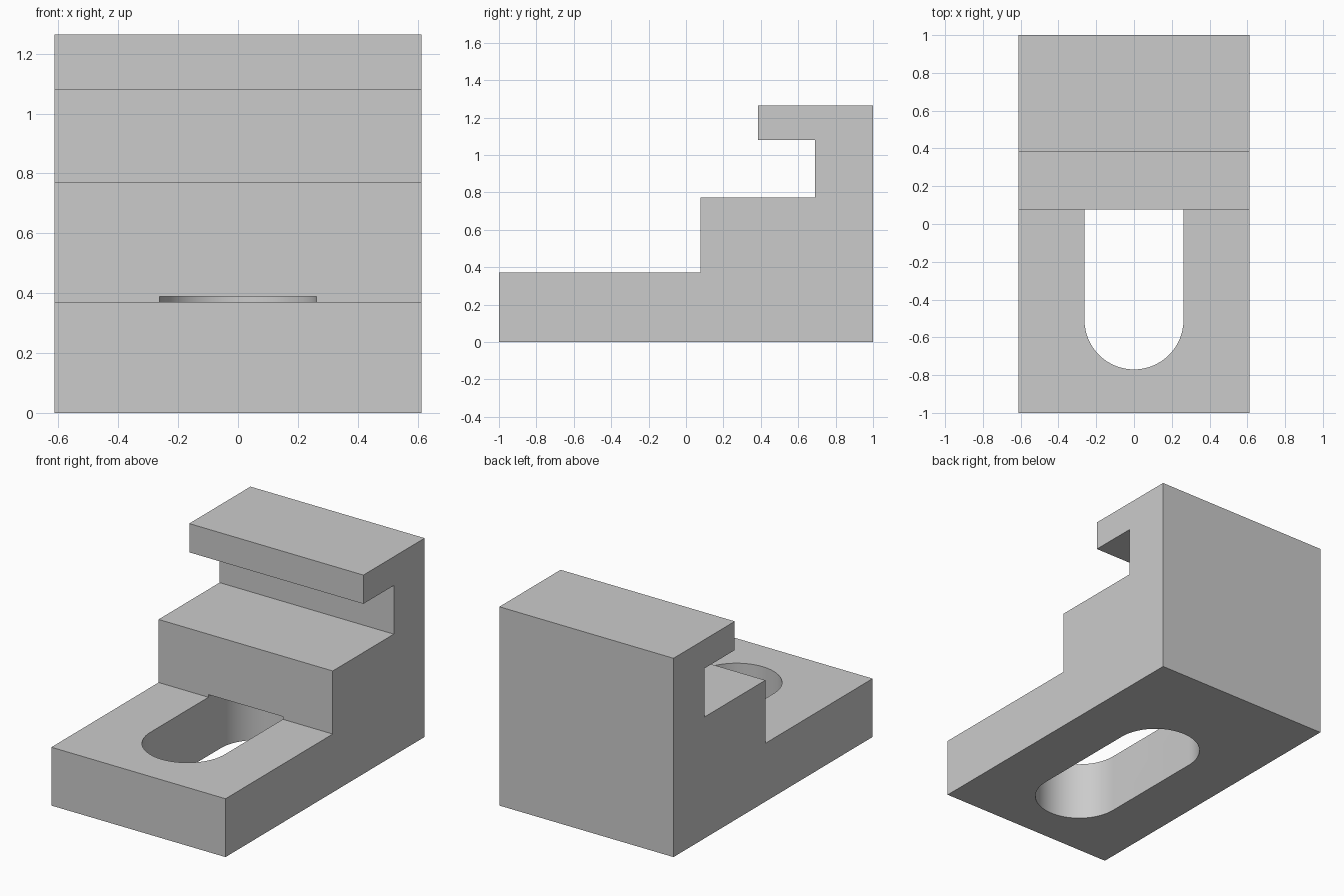
import bpy
import bmesh
from math import pi, sin, cos, radians

cube = bpy.data.objects.get("Cube")
if cube:
    bpy.data.objects.remove(cube, do_unlink=True)

grey = bpy.data.materials.new("plain grey")
grey.use_nodes = True
colour = (0.6, 0.6, 0.6, 1)
grey.diffuse_color = colour
grey.node_tree.nodes["Principled BSDF"].inputs["Base Color"].default_value = colour


def extrude_profile(name, points, offset):
    """Solid made by sweeping a closed outline along an offset."""
    bm = bmesh.new()
    face = bm.faces.new([bm.verts.new(p) for p in points])
    swept = bmesh.ops.extrude_face_region(bm, geom=[face])["geom"]
    verts = [v for v in swept if isinstance(v, bmesh.types.BMVert)]
    bmesh.ops.translate(bm, verts=verts, vec=offset)
    bmesh.ops.recalc_face_normals(bm, faces=bm.faces)
    mesh = bpy.data.meshes.new(name)
    bm.to_mesh(mesh)
    bm.free()
    mesh.materials.append(grey)
    obj = bpy.data.objects.new(name, mesh)
    bpy.context.collection.objects.link(obj)
    return obj


# Stepped block with an overhanging lip, from its side outline
half_width = 0.6125
outline = [(-1, 0), (1, 0), (1, 1.264), (0.385, 1.264), (0.385, 1.081),
           (0.69, 1.081), (0.69, 0.772), (0.077, 0.772), (0.077, 0.371), (-1, 0.371)]
block = extrude_profile("stepped_block", [(-half_width, y, z) for y, z in outline],
                        (2 * half_width, 0, 0))

# Round-ended slot through the base, ending just inside the step
radius, front, back, steps = 0.262, -0.508, 0.2, 32
slot = []
for centre, start in ((back, 0), (front, pi)):
    for i in range(steps + 1):
        a = start + pi * i / steps
        slot.append((radius * cos(a), centre + radius * sin(a), -0.1))
cutter = extrude_profile("slot_cutter", slot, (0, 0, 0.488))
cutter.hide_render = True

cut = block.modifiers.new("slot", 'BOOLEAN')
cut.operation = 'DIFFERENCE'
cut.solver = 'EXACT'
cut.object = cutter

bpy.ops.object.select_all(action='DESELECT')
block.select_set(True)
bpy.context.view_layer.objects.active = block
bpy.ops.object.modifier_apply(modifier=cut.name)
bpy.data.objects.remove(cutter, do_unlink=True)

# Smooth slot ends, crisp corners
bpy.ops.object.shade_smooth_by_angle(angle=radians(30))
